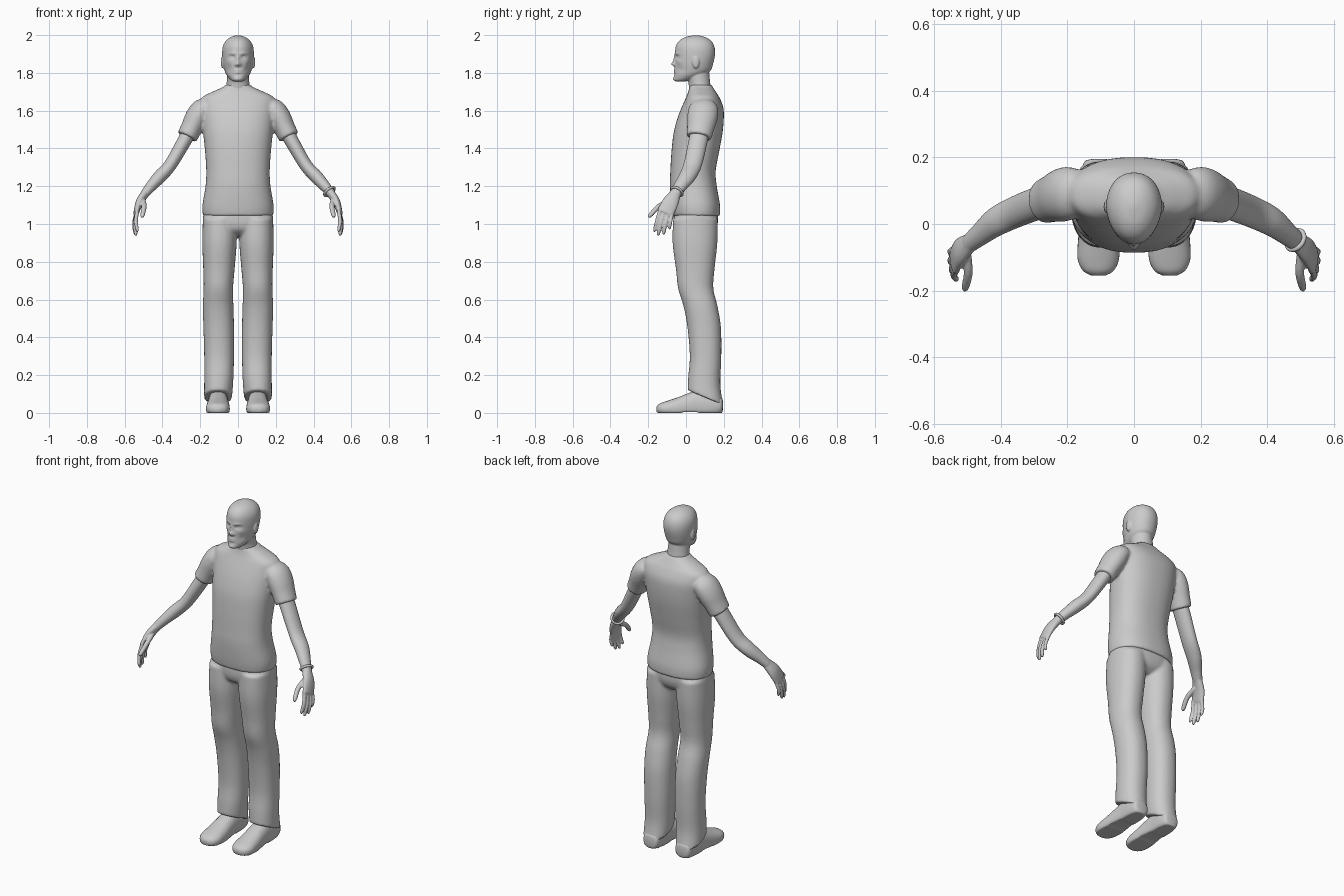
import bpy, bmesh
from math import sin, cos, pi, exp, copysign
from mathutils import Vector, Matrix

X, Y, Z = Vector((1, 0, 0)), Vector((0, 1, 0)), Vector((0, 0, 1))


def spline(rows, n):
    """Catmull-Rom interpolation of rows of numbers."""
    p = [rows[0]] + list(rows) + [rows[-1]]
    out = []
    for i in range(1, len(p) - 2):
        for k in range(n):
            t = k / n
            out.append([0.5 * (2 * b + (c - a) * t + (2 * a - 5 * b + 4 * c - d) * t * t
                               + (3 * b - a - 3 * c + d) * t ** 3)
                        for a, b, c, d in zip(p[i - 1], p[i], p[i + 1], p[i + 2])])
    return out + [list(rows[-1])]


def loft(bm, rows, u=None, v=None, seg=32, n=5, power=2.0):
    """Skin superellipse rings (x, y, z, ru, rv); rings follow the path unless u, v are given."""
    rows = spline(rows, n)
    pts = [Vector(r[:3]) for r in rows]
    rings = []
    for i, r in enumerate(rows):
        if u is None:
            t = (pts[min(i + 1, len(pts) - 1)] - pts[max(i - 1, 0)]).normalized()
            b = (Y - t * Y.dot(t)).normalized()
            a = t.cross(b)
        else:
            a, b = u, v
        ring = []
        for k in range(seg):
            c, s = cos(2 * pi * k / seg), sin(2 * pi * k / seg)
            c, s = (copysign(abs(q) ** (2 / power), q) for q in (c, s))
            ring.append(bm.verts.new(pts[i] + a * c * max(r[3], .001) + b * s * max(r[4], .001)))
        rings.append(ring)
    for r0, r1 in zip(rings, rings[1:]):
        for k in range(seg):
            j = (k + 1) % seg
            bm.faces.new((r0[k], r0[j], r1[j], r1[k]))
    bm.faces.new(rings[0])
    bm.faces.new(rings[-1])
    return [vert for ring in rings for vert in ring]


def column(bm, rows, x=0, **kw):
    """Upright loft from rows of (z, half width, y front, y back)."""
    return loft(bm, [(x, (f + b) / 2, z, w, (b - f) / 2) for z, w, f, b in rows], X, Y, **kw)


def ball(bm, centre, size):
    m = Matrix.Translation(centre) @ Matrix.Diagonal((*size, 1))
    bmesh.ops.create_uvsphere(bm, u_segments=24, v_segments=16, radius=1, matrix=m)


def mirrored(bm):
    geo = bmesh.ops.duplicate(bm, geom=bm.verts[:] + bm.edges[:] + bm.faces[:])["geom"]
    for g in geo:
        if isinstance(g, bmesh.types.BMVert):
            g.co.x = -g.co.x


def finish(bm, name, voxel=0, smooth=0):
    bmesh.ops.recalc_face_normals(bm, faces=bm.faces[:])
    me = bpy.data.meshes.new(name)
    bm.to_mesh(me)
    bm.free()
    for p in me.polygons:
        p.use_smooth = True
    ob = bpy.data.objects.new(name, me)
    bpy.context.collection.objects.link(ob)
    if voxel:
        m = ob.modifiers.new("blend", 'REMESH')
        m.mode, m.voxel_size, m.use_smooth_shade = 'VOXEL', voxel, True
    if smooth:
        m = ob.modifiers.new("soften", 'SMOOTH')
        m.factor, m.iterations = 0.5, smooth
    return ob


# Shirt: sleeves mirrored, then blended with the torso
bm = bmesh.new()
loft(bm, [(.165, .095, 1.622, .05, .07), (.195, .092, 1.60, .06, .08), (.22, .086, 1.56, .062, .08),
          (.246, .077, 1.508, .057, .072), (.27, .068, 1.46, .055, .067)])
mirrored(bm)
column(bm, [(1.042, .186, -.07, .18), (1.10, .188, -.079, .18), (1.20, .172, -.086, .163),
            (1.28, .168, -.083, .157), (1.38, .174, -.077, .175), (1.48, .184, -.066, .193),
            (1.56, .19, -.045, .2), (1.62, .196, -.022, .197), (1.67, .19, .0, .177),
            (1.70, .135, .012, .158), (1.725, .08, .018, .142), (1.737, .066, .02, .135)],
       seg=64, power=2.35)
finish(bm, "shirt", .008, 5)

# Trousers: two legs with hems slanting down to the heel, blended with the hips
bm = bmesh.new()
leg = [(1.03, .096, .09, -.068, .168), (.90, .098, .091, -.071, .166), (.76, .101, .083, -.053, .151),
       (.66, .104, .078, -.042, .145), (.56, .105, .081, -.012, .168), (.45, .102, .081, .008, .185),
       (.30, .1, .079, .02, .187), (.17, .102, .077, .012, .182), (.082, .106, .074, .008, .198)]
verts = loft(bm, [(x, (f + b) / 2, z, w, (b - f) / 2) for z, x, w, f, b in leg], X, Y, power=2.2)
for v in verts:
    fade = min(1, max(0, (.30 - v.co.z) / .2))
    v.co.z -= (v.co.y - .1) * .42 * fade
mirrored(bm)
column(bm, [(1.10, .172, -.06, .165), (1.02, .186, -.066, .17), (.97, .16, -.055, .155),
            (.94, .09, -.02, .12)], seg=48, power=2.4)
finish(bm, "trousers", .008, 4)

# Shoes: lofted heel to toe, soles flattened on the ground
bm = bmesh.new()
verts = loft(bm, [(.105, .195, .04, .02, .025), (.105, .185, .04, .045, .045), (.105, .14, .045, .053, .07),
                  (.105, .07, .045, .053, .077), (.105, .01, .035, .057, .068),
                  (.106, -.05, .025, .062, .055), (.107, -.105, .022, .062, .04),
                  (.107, -.14, .021, .046, .028), (.107, -.155, .02, .02, .014)], X, Z, power=2.3)
for v in verts:
    v.co.z = max(v.co.z, .004 if -.02 < v.co.y < .06 else 0)
mirrored(bm)
finish(bm, "shoes")

# Arms with palms, fingers and thumbs
bm = bmesh.new()
loft(bm, [(.245, .077, 1.51, .04, .05), (.295, .06, 1.42, .037, .05), (.36, .034, 1.31, .034, .048),
          (.415, .006, 1.25, .035, .044), (.46, -.03, 1.20, .029, .035), (.493, -.057, 1.16, .024, .029)])
wrist, knuckle = Vector((.488, -.053, 1.167)), Vector((.538, -.107, 1.065))
d = (knuckle - wrist).normalized()
broad = Vector((-.12, -.86, .45))
broad = (broad - d * broad.dot(d)).normalized()
thin = d.cross(broad)
loft(bm, [(*wrist, .023, .028), (.52, -.08, 1.118, .021, .042), (*knuckle, .015, .045),
          (*(knuckle + d * .012), .009, .04)], thin, broad)


def finger(a, b, c, r):
    a, b, c = Vector(a), Vector(b), Vector(c)
    loft(bm, [(*a, r, r), (*b, r, r), (*b.lerp(c, .8), r * .85, r * .85), (*c, r * .3, r * .3)], seg=14)


for off, tip, r in ((.034, (.532, -.168, .958), .0105), (.011, (.540, -.149, .938), .011),
                    (-.012, (.545, -.120, .943), .0105), (-.034, (.546, -.088, .972), .0095)):
    base = knuckle + broad * off
    finger(base - d * .01, base.lerp(Vector(tip), .5) + X * .007, tip, r)
finger((.502, -.085, 1.125), (.497, -.145, 1.092), (.508, -.2, 1.035), .0135)
mirrored(bm)
finish(bm, "arms", .0045, 2)

# Bracelet on one wrist
bpy.ops.mesh.primitive_torus_add(location=(.484, -.048, 1.172), major_radius=.032, minor_radius=.007,
                                 major_segments=32, minor_segments=10,
                                 rotation=Vector((.6, -.45, -.75)).to_track_quat('Z', 'Y').to_euler())
bracelet = bpy.context.object
bracelet.name = "bracelet"
bpy.ops.object.shade_smooth()

# Head: egg-shaped loft, face modelled with soft bumps (x, z, x radius, z radius, push in y)
bm = bmesh.new()
verts = column(bm, [(1.754, .02, -.052, -.01), (1.762, .04, -.062, .03), (1.785, .06, -.062, .085),
                    (1.81, .071, -.06, .128), (1.85, .08, -.058, .144), (1.90, .084, -.058, .154),
                    (1.94, .08, -.054, .15), (1.97, .064, -.036, .133), (1.99, .038, -.002, .1),
                    (1.999, .008, .045, .065)], seg=96, n=8, power=2.15)
face = ((0, 1.847, .012, .012, -.02), (0, 1.872, .008, .02, -.009), (.014, 1.843, .006, .007, -.006),
        (.031, 1.884, .015, .009, .011), (.027, 1.903, .022, .007, -.004), (.048, 1.858, .014, .012, -.004),
        (0, 1.814, .02, .004, -.006), (0, 1.802, .017, .0045, -.006), (0, 1.79, .02, .005, .002),
        (0, 1.768, .02, .01, -.006), (.048, 1.82, .014, .016, .005))
for v in verts:
    v.co.x *= 1 - .14 * min(1, max(0, (.05 - v.co.y) / .11))
    if v.co.y < .03:
        x, z = abs(v.co.x), v.co.z
        v.co.y += sum(p * exp(-((x - cx) / rx) ** 2 - ((z - cz) / rz) ** 2) for cx, cz, rx, rz, p in face)
# Neck, ears and eyes
column(bm, [(1.67, .085, .02, .145), (1.71, .066, .017, .134), (1.75, .06, .012, .128),
            (1.79, .058, .0, .124), (1.83, .055, .01, .12)])
for s in (-1, 1):
    ball(bm, (s * .082, .052, 1.857), (.009, .019, .033))
    ball(bm, (s * .03, -.032, 1.883), (.013, .013, .008))
finish(bm, "head", .004, 2)
